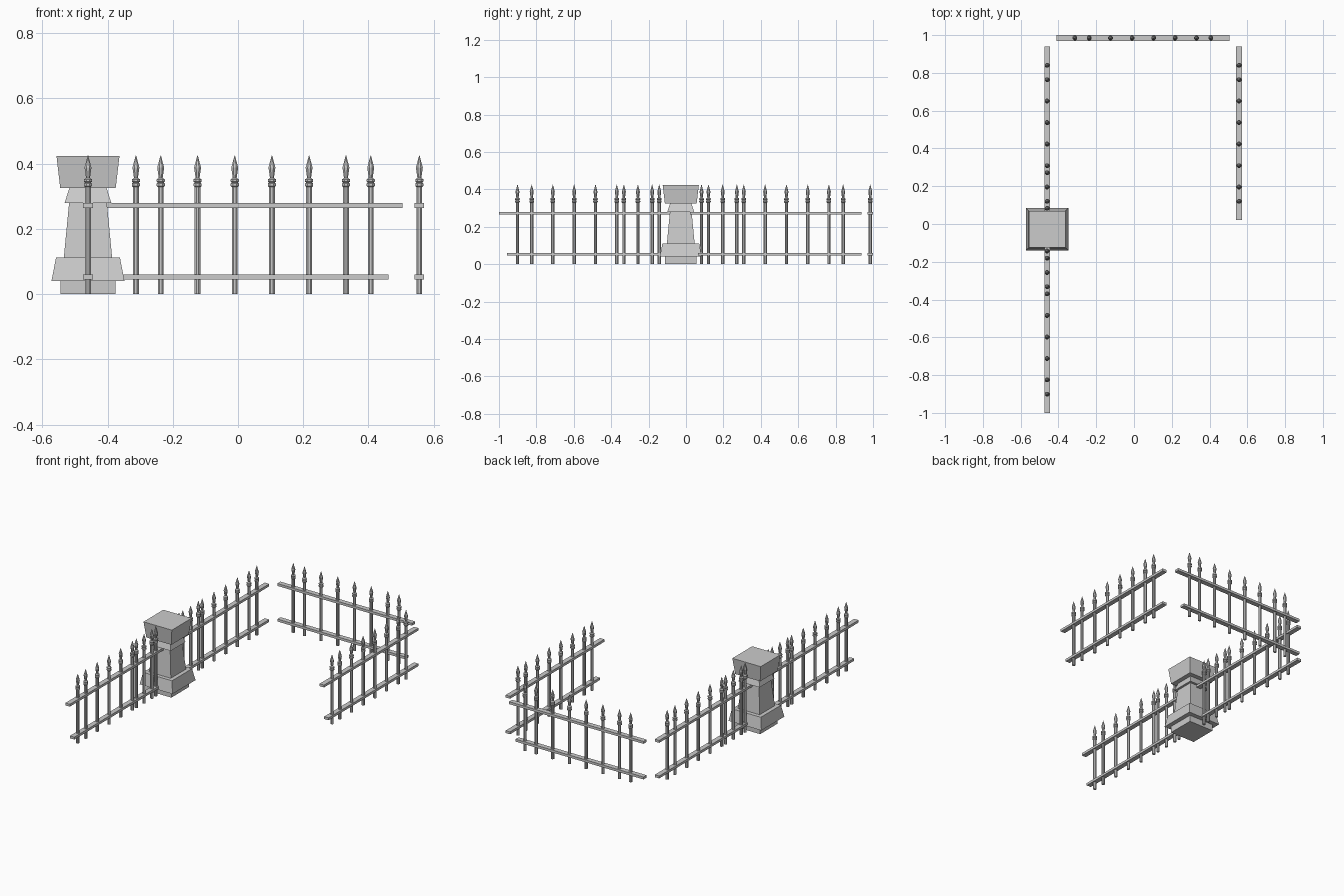
import bpy, bmesh, math

if "Cube" in bpy.data.objects:
    bpy.data.objects.remove(bpy.data.objects["Cube"])

PX, PY = -0.46, -0.028          # stone pillar centre
OFFSETS = [-0.36, -0.284, -0.171, -0.057, 0.057, 0.171, 0.284, 0.36]

# spear-topped bar outline: (radius, height)
BAR = [(0.0095, 0), (0.0095, 0.328), (0.0135, 0.332), (0.0135, 0.339), (0.0095, 0.342),
       (0.0135, 0.345), (0.0135, 0.352), (0.0065, 0.356), (0.0115, 0.388), (0.0008, 0.425)]


def lathe(bm, profile, x, y, sides, turn=0.0):
    rings = []
    for r, z in profile:
        rings.append([bm.verts.new((x + r * math.cos(turn + 2 * math.pi * i / sides),
                                    y + r * math.sin(turn + 2 * math.pi * i / sides), z))
                      for i in range(sides)])
    for a, b in zip(rings, rings[1:]):
        for i in range(sides):
            j = (i + 1) % sides
            bm.faces.new((a[i], a[j], b[j], b[i]))
    bm.faces.new(rings[0][::-1])
    bm.faces.new(rings[-1])


def box(bm, x0, x1, y0, y1, z0, z1):
    vs = bmesh.ops.create_cube(bm, size=1)["verts"]
    for v in vs:
        v.co = (x1 if v.co.x > 0 else x0, y1 if v.co.y > 0 else y0, z1 if v.co.z > 0 else z0)


def finish(bm, name):
    me = bpy.data.meshes.new(name)
    bm.to_mesh(me)
    bm.free()
    ob = bpy.data.objects.new(name, me)
    bpy.context.collection.objects.link(ob)
    return ob


def fence(name, cx, cy, along_x=False):
    """Eight bars on a long upper rail and a lower rail cut short at one end."""
    bm = bmesh.new()
    for o in OFFSETS:
        lathe(bm, BAR, cx + o * along_x, cy + o * (not along_x), 8, math.pi / 8)
    for z, cut in ((0.272, 0), (0.053, 0.044)):
        z0, z1 = z - 0.0075, z + 0.0075
        if along_x:
            box(bm, cx - 0.458, cx + 0.458 - cut, cy - 0.015, cy + 0.015, z0, z1)
        else:
            box(bm, cx - 0.015, cx + 0.015, cy - 0.459 + cut, cy + 0.459, z0, z1)
    finish(bm, name)


# fence panels
fence("left_front_fence", PX, -0.541)
fence("left_back_fence", PX, 0.48)
fence("right_fence", 0.556, 0.48)
fence("back_fence", 0.047, 0.985, along_x=True)

# extra bars clustered around the pillar
bm = bmesh.new()
for y in (-0.332, -0.143, 0.083, 0.272):
    lathe(bm, BAR, PX, y, 8, math.pi / 8)
finish(bm, "pillar_side_bars")

# stone pillar, as one stepped square profile (half width, height)
steps = [(0.085, 0), (0.085, 0.04), (0.112, 0.04), (0.098, 0.112), (0.074, 0.112),
         (0.058, 0.279), (0.072, 0.279), (0.057, 0.325), (0.085, 0.325), (0.0965, 0.423)]
bm = bmesh.new()
lathe(bm, [(h * math.sqrt(2), z) for h, z in steps], PX, PY, 4, math.pi / 4)
finish(bm, "stone_pillar")
